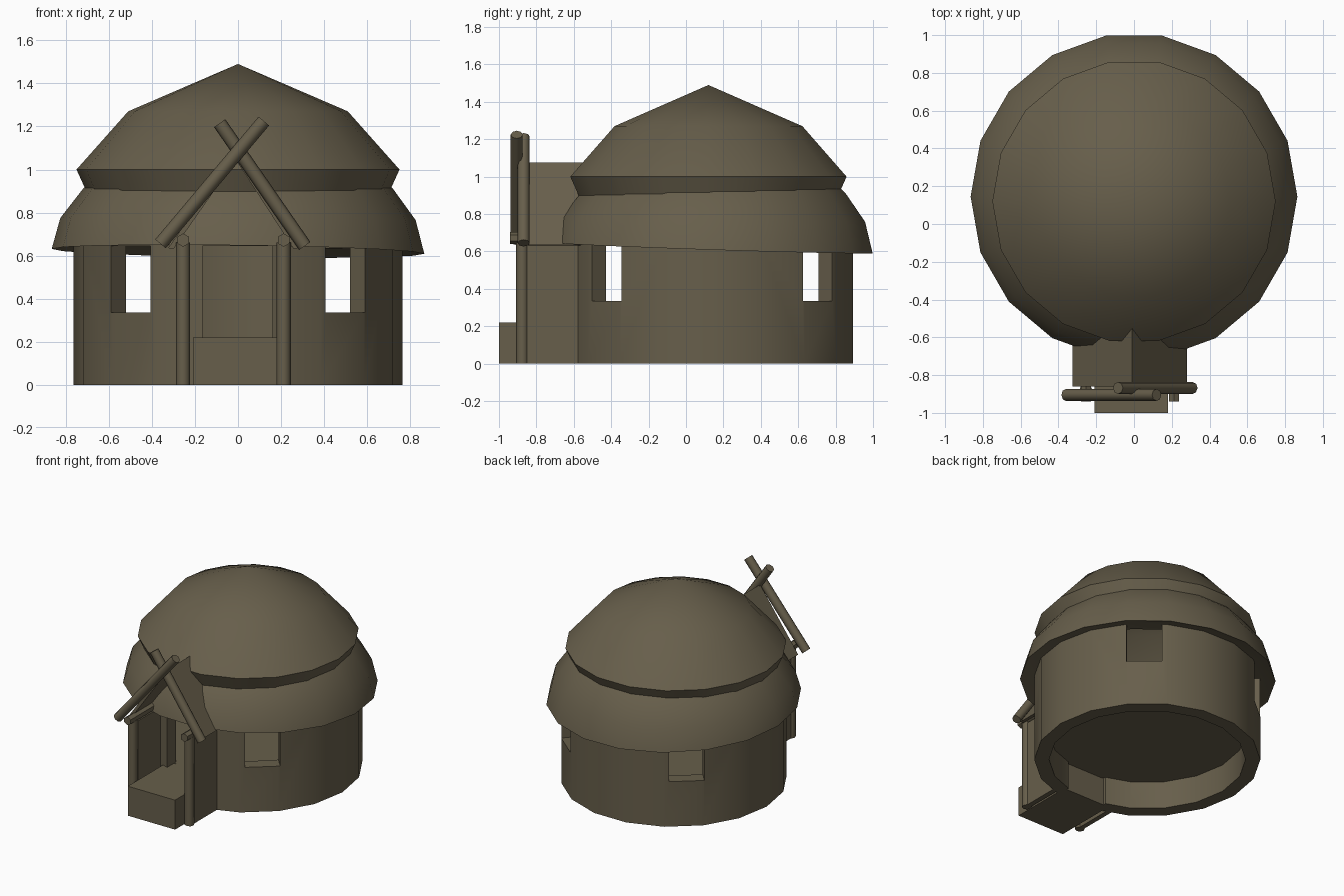
import bpy, bmesh, math
from mathutils import Vector, Matrix

if "Cube" in bpy.data.objects:
    bpy.data.objects.remove(bpy.data.objects["Cube"])

CY = 0.14      # centre of the round hut
SIDES = 18
mat = bpy.data.materials.new("olive brown")
mat.diffuse_color = (0.135, 0.113, 0.07, 1)
mat.use_nodes = True
mat.node_tree.nodes["Principled BSDF"].inputs["Base Color"].default_value = mat.diffuse_color


def finish(name, bm, smooth=None):
    bmesh.ops.recalc_face_normals(bm, faces=bm.faces)
    me = bpy.data.meshes.new(name)
    bm.to_mesh(me)
    bm.free()
    me.materials.append(mat)
    ob = bpy.data.objects.new(name, me)
    bpy.context.collection.objects.link(ob)
    if smooth:
        shade(ob, smooth)
    return ob


def shade(ob, angle):
    bpy.ops.object.select_all(action='DESELECT')
    ob.select_set(True)
    bpy.context.view_layer.objects.active = ob
    bpy.ops.object.shade_smooth_by_angle(angle=math.radians(angle))


def box(name, lo, hi, rot=None):
    bm = bmesh.new()
    lo, hi = Vector(lo), Vector(hi)
    bmesh.ops.create_cube(bm, size=1)
    bmesh.ops.scale(bm, vec=hi - lo, verts=bm.verts)
    bmesh.ops.translate(bm, vec=(lo + hi) / 2, verts=bm.verts)
    if rot:
        bmesh.ops.transform(bm, matrix=rot, verts=bm.verts)
    return finish(name, bm)


def log(name, a, b, r, sides=8):
    a, b = Vector(a), Vector(b)
    bm = bmesh.new()
    m = Matrix.Translation((a + b) / 2) @ (b - a).to_track_quat('Z', 'Y').to_matrix().to_4x4()
    bmesh.ops.create_cone(bm, cap_ends=True, segments=sides, radius1=r, radius2=r,
                          depth=(b - a).length, matrix=m)
    return finish(name, bm, 50)


def revolve(name, profile, cy, tilt=0.0, closed=False, smooth=None):
    """Lathe a profile of (radius, height) around the hut axis."""
    bm = bmesh.new()
    rings = []
    for r, z in profile:
        if r == 0:
            rings.append([bm.verts.new((0, cy, z))] * SIDES)
            continue
        ring = []
        for i in range(SIDES):
            a = 2 * math.pi * i / SIDES
            x, y = r * math.cos(a), r * math.sin(a)
            drop = tilt * max(0, 1 - (z - 0.6) / 0.3)
            ring.append(bm.verts.new((x, cy + y, z - drop * (0.014 * x + 0.035 * y))))
        rings.append(ring)
    pairs = list(zip(rings, rings[1:]))
    if closed:
        pairs.append((rings[-1], rings[0]))
    for p, q in pairs:
        for i in range(SIDES):
            j = (i + 1) % SIDES
            face = list(dict.fromkeys([p[i], p[j], q[j], q[i]]))
            bm.faces.new(face)
    return finish(name, bm, smooth)


# round wall with door and four diagonal windows cut out
wall = revolve("wall", [(0.765, 0), (0.765, 0.66), (0.665, 0.66), (0.665, 0)], CY, closed=True)
cutters = [box("door_cutter", (-0.165, -0.9, -0.1), (0.16, -0.3, 0.645))]
for deg in (48.5, 131.5, 228.5, 311.5):
    m = Matrix.Translation((0, CY, 0)) @ Matrix.Rotation(math.radians(deg), 4, 'Z')
    cutters.append(box("window_cutter", (0.5, -0.12, 0.335), (0.95, 0.12, 0.645), m))
bpy.context.view_layer.objects.active = wall
for c in cutters:
    mod = wall.modifiers.new("cut", 'BOOLEAN')
    mod.operation = 'DIFFERENCE'
    mod.solver = 'EXACT'
    mod.object = c
    bpy.ops.object.modifier_apply(modifier=mod.name)
    bpy.data.objects.remove(c)
shade(wall, 30)

# floor inside the hut
revolve("floor", [(0, 0.22), (0.68, 0.22), (0.68, 0.205), (0, 0.205)], CY)

# thatched roof: flared skirt and dome
revolve("roof_skirt", [(0.67, 0.655), (0.77, 0.645), (0.865, 0.62), (0.825, 0.77),
                       (0.72, 0.91), (0.68, 0.95)], 0.145, 1.0, smooth=45)
revolve("roof_dome", [(0.70, 0.89), (0.75, 1.0), (0.51, 1.27), (0, 1.49)], 0.12, smooth=60)

# entrance step
box("step", (-0.21, -1.0, 0), (0.18, -0.52, 0.22))

# porch sides, posts and beams
for side, x in (("left", -0.255), ("right", 0.212)):
    box(side + "_porch_wall", (x - 0.018, -0.885, 0), (x + 0.018, -0.54, 0.64))
    log(side + "_post", (x, -0.875, 0), (x, -0.875, 0.66), 0.033)
    log(side + "_beam", (x, -0.94, 0.672), (x, -0.56, 0.672), 0.031, 6)

# porch gable roof
for side, ex in (("left", -0.325), ("right", 0.28)):
    bm = bmesh.new()
    pts = [(ex, 0.635), (-0.01, 1.075), (-0.01, 1.045), (ex * 0.92, 0.632)]
    f = bm.faces.new([bm.verts.new((x, -0.86, z)) for x, z in pts])
    ext = bmesh.ops.extrude_face_region(bm, geom=[f])
    bmesh.ops.translate(bm, vec=(0, 0.34, 0),
                        verts=[v for v in ext["geom"] if isinstance(v, bmesh.types.BMVert)])
    finish(side + "_porch_roof", bm)

# crossed logs on the gable front
log("crossed_log_front", (-0.36, -0.905, 0.655), (0.12, -0.905, 1.225), 0.032)
log("crossed_log_back", (0.31, -0.868, 0.645), (-0.085, -0.868, 1.215), 0.032)
